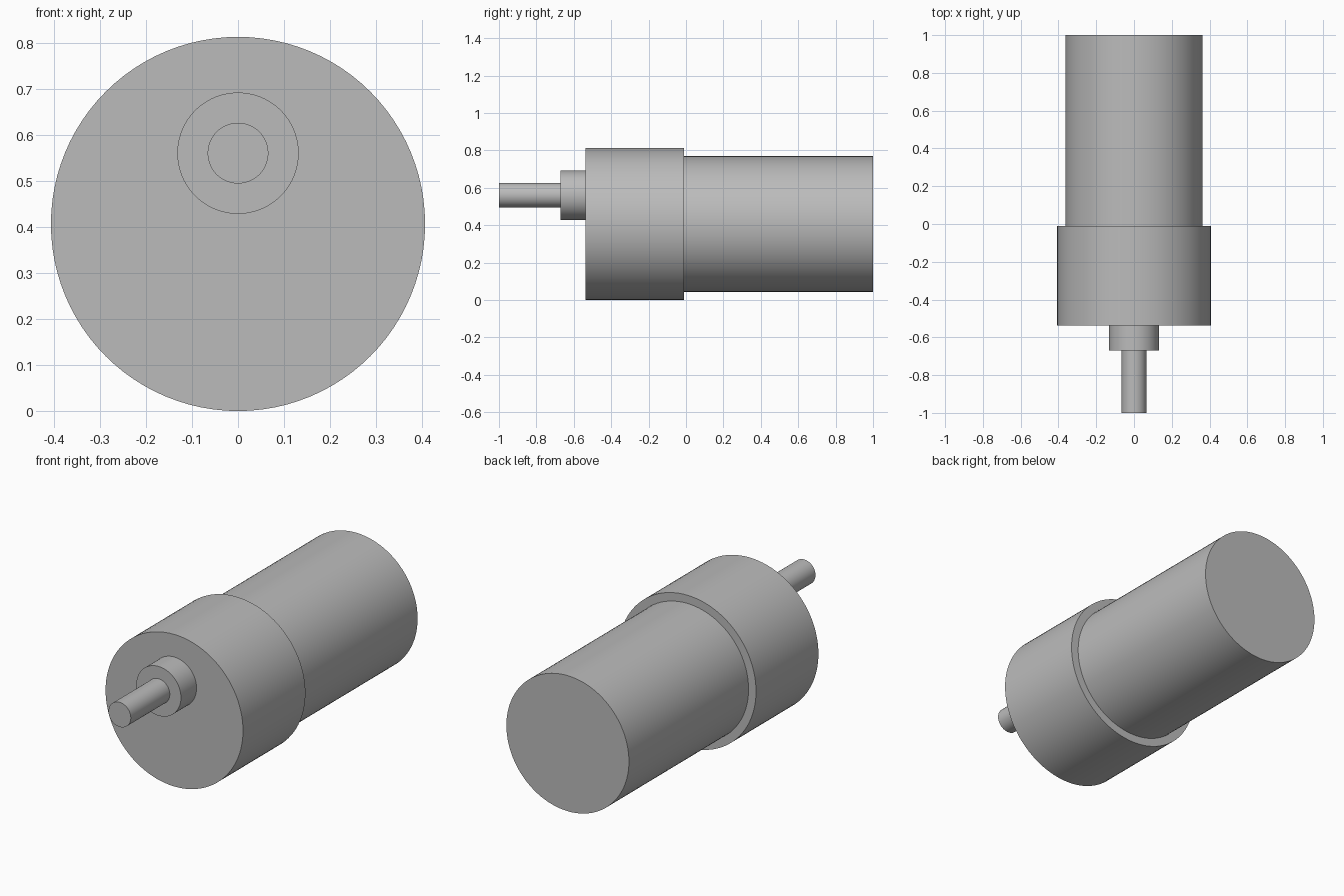
import bpy
import math

cube = bpy.data.objects.get("Cube")
if cube:
    bpy.data.objects.remove(cube, do_unlink=True)

# Plain grey metal
grey = bpy.data.materials.new("grey_metal")
grey.use_nodes = True
colour = (0.5, 0.5, 0.5, 1)
grey.diffuse_color = colour
bsdf = next(n for n in grey.node_tree.nodes if n.type == 'BSDF_PRINCIPLED')
bsdf.inputs["Base Color"].default_value = colour

UNIT = 2 / 91           # 91 mm overall length becomes 2 units
AXIS = 18.5             # height of the body axis in mm
SHAFT_AXIS = AXIS + 7   # output shaft sits above the body axis


def cylinder(name, diameter, start, length, height):
    """Cylinder along y; start is measured in mm from the front tip."""
    y = (start + length / 2) * UNIT - 1
    bpy.ops.mesh.primitive_cylinder_add(
        vertices=96, radius=diameter / 2 * UNIT, depth=length * UNIT,
        location=(0, y, height * UNIT), rotation=(math.pi / 2, 0, 0))
    obj = bpy.context.object
    obj.name = name
    obj.data.materials.append(grey)
    bpy.ops.object.shade_smooth_by_angle(angle=math.radians(30))
    return obj


# Off-centre output shaft and its collar
cylinder("output_shaft", 6, 0, 15, SHAFT_AXIS)
cylinder("shaft_collar", 12, 15, 6, SHAFT_AXIS)

# Wide gearbox and narrower motor can behind it
cylinder("gearbox", 37, 21, 24, AXIS)
cylinder("motor_can", 33, 45, 46, AXIS)
